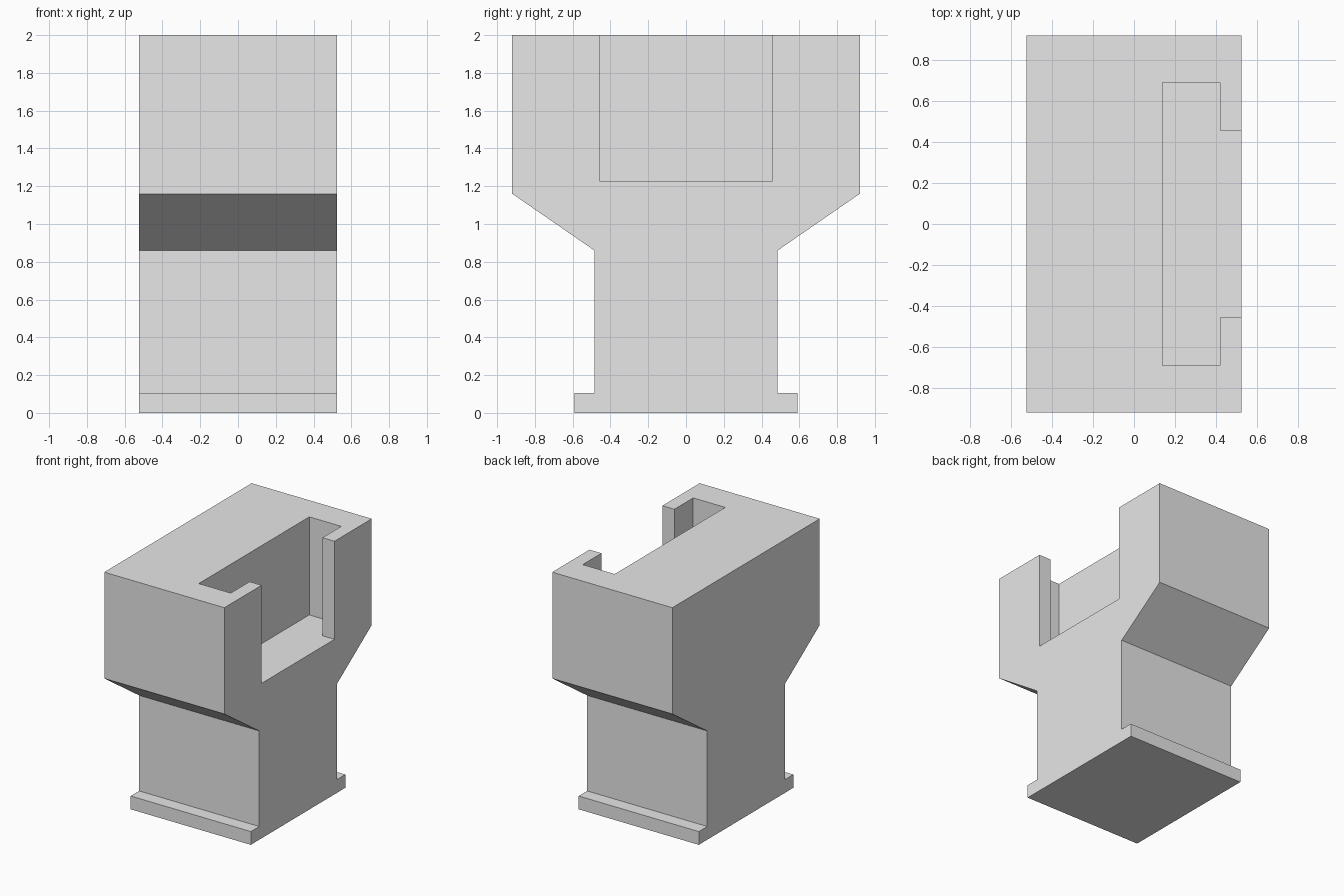
import bpy
import bmesh
from mathutils import Vector

default = bpy.data.objects.get("Cube")
if default:
    bpy.data.objects.remove(default, do_unlink=True)

grey = bpy.data.materials.new("light_grey")
grey.use_nodes = True
colour = (0.8, 0.8, 0.8, 1)
grey.diffuse_color = colour
grey.node_tree.nodes["Principled BSDF"].inputs["Base Color"].default_value = colour


def prism(name, points, direction):
    """Extrude a closed outline of 3D points along a direction."""
    bm = bmesh.new()
    face = bm.faces.new([bm.verts.new(p) for p in points])
    extruded = bmesh.ops.extrude_face_region(bm, geom=[face])["geom"]
    moved = [v for v in extruded if isinstance(v, bmesh.types.BMVert)]
    bmesh.ops.translate(bm, verts=moved, vec=Vector(direction))
    bmesh.ops.recalc_face_normals(bm, faces=bm.faces)
    mesh = bpy.data.meshes.new(name)
    bm.to_mesh(mesh)
    bm.free()
    mesh.materials.append(grey)
    obj = bpy.data.objects.new(name, mesh)
    bpy.context.collection.objects.link(obj)
    return obj


def mirrored(half):
    """Close a half outline of (y, other) pairs by mirroring it in y."""
    return half + [(-y, other) for y, other in reversed(half)]


# Body: foot flange, neck, flared shoulders and wide head
half_width = 0.525
side = mirrored([(0.59, 0), (0.59, 0.105), (0.485, 0.105), (0.485, 0.86),
                 (0.92, 1.16), (0.92, 2)])
body = prism("holder_body", [(-half_width, y, z) for y, z in side],
             (2 * half_width, 0, 0))

# T-shaped pocket, open at the top and through the side
floor = 1.225
slot = mirrored([(0.69, 0.14), (0.69, 0.42), (0.455, 0.42), (0.455, 0.7)])
cutter = prism("pocket_cutter", [(x, y, floor) for y, x in slot], (0, 0, 1))
cutter.hide_render = True

cut = body.modifiers.new("pocket", "BOOLEAN")
cut.operation = "DIFFERENCE"
cut.solver = "EXACT"
cut.object = cutter
bpy.context.view_layer.objects.active = body
bpy.ops.object.modifier_apply(modifier=cut.name)
bpy.data.objects.remove(cutter, do_unlink=True)
